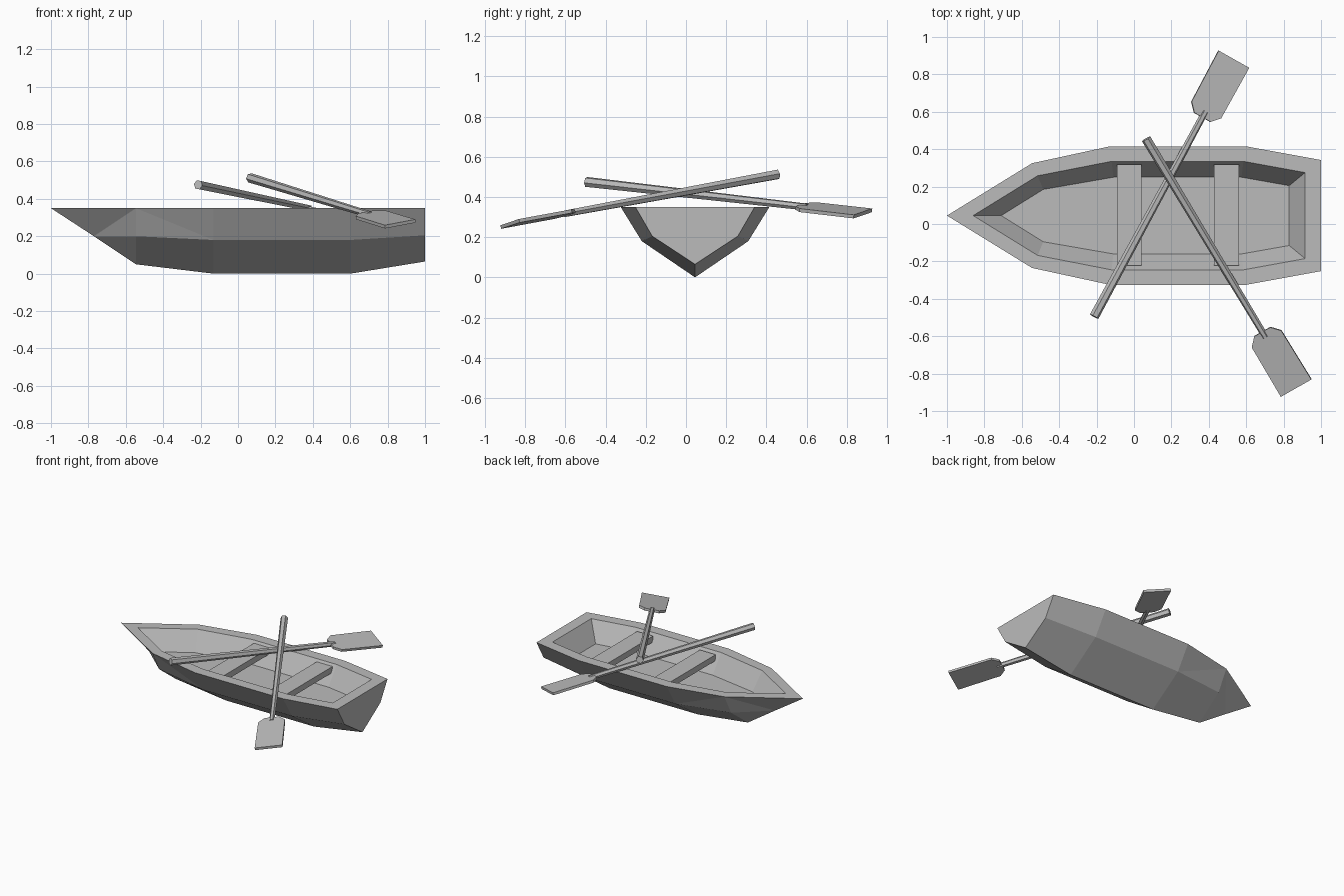
import bpy, bmesh
from mathutils import Vector, Matrix

cube = bpy.data.objects.get("Cube")
if cube:
    bpy.data.objects.remove(cube, do_unlink=True)

CENTRE_Y = 0.045
RIM_Z = 0.35
FLOOR_Z = 0.21

# Single grey paint
grey = bpy.data.materials.new("plain_grey")
grey.use_nodes = True
grey.diffuse_color = (0.5, 0.5, 0.5, 1)
grey.node_tree.nodes["Principled BSDF"].inputs["Base Color"].default_value = (0.5, 0.5, 0.5, 1)


def finish(name, bm):
    bmesh.ops.recalc_face_normals(bm, faces=bm.faces)
    mesh = bpy.data.meshes.new(name)
    bm.to_mesh(mesh)
    bm.free()
    mesh.materials.append(grey)
    obj = bpy.data.objects.new(name, mesh)
    bpy.context.collection.objects.link(obj)
    return obj


# Hull: half-profile lines running from bow to stern, as (x, half width, z)
keel = [(-0.545, 0, 0.05), (-0.545, 0, 0.05), (-0.13, 0, 0), (0.6, 0, 0), (1, 0, 0.065)]
chine = [(-0.77, 0, 0.2), (-0.545, 0.2, 0.2), (-0.13, 0.265, 0.18), (0.6, 0.265, 0.18), (1, 0.213, 0.205)]
rim = [(x, y, RIM_Z) for x, y in ((-1, 0), (-0.545, 0.28), (-0.13, 0.37), (0.6, 0.37), (1, 0.297))]
inner = [(x, y, RIM_Z) for x, y in ((-0.86, 0), (-0.515, 0.213), (-0.12, 0.29), (0.585, 0.29), (0.915, 0.23))]
floor = [(x, y, FLOOR_Z) for x, y in ((-0.71, 0), (-0.485, 0.14), (-0.11, 0.205), (0.575, 0.205), (0.83, 0.16))]

bm = bmesh.new()
lines = [[bm.verts.new(p) for p in line] for line in (keel, chine, rim, inner, floor)]
ends = [bm.verts.new((line[-1][0], 0, line[-1][2])) for line in (rim, inner, floor)]
for a, b in zip(lines, lines[1:]):
    for i in range(4):
        quad = (a[i], a[i + 1], b[i + 1], b[i])
        # The twisted bow planks are split along their creases
        if a is lines[1] and i == 0:
            bm.faces.new((a[0], a[1], b[1]))
            bm.faces.new((a[0], b[1], b[0]))
        elif a is lines[1] and i == 1:
            bm.faces.new((a[1], a[2], b[1]))
            bm.faces.new((a[2], b[2], b[1]))
        else:
            bm.faces.new(quad)
k, c, r, n, f = [line[-1] for line in lines]
bm.faces.new((k, c, r, ends[0]))           # transom
bm.faces.new((r, n, ends[1], ends[0]))     # stern rim
bm.faces.new((n, f, ends[2], ends[1]))     # inner stern wall
bm.faces.new(lines[4] + [ends[2]])         # floor
bmesh.ops.remove_doubles(bm, verts=bm.verts, dist=0.0005)
hull = finish("hull", bm)
hull.location.y = CENTRE_Y
mirror = hull.modifiers.new("mirror", "MIRROR")
mirror.use_axis = (False, True, False)

# Two bench seats
for name, x in (("front_seat", -0.025), ("rear_seat", 0.495)):
    bm = bmesh.new()
    bmesh.ops.create_cube(bm, size=1, matrix=Matrix.Diagonal((0.132, 0.54, 0.045, 1)))
    finish(name, bm).location = (x, CENTRE_Y + 0.003, 0.313)


# Oars: local x runs from handle to blade tip, local y across the blade
def oar(side, start, tip):
    start, tip = Vector(start), Vector(tip)
    along = (tip - start).normalized()
    across = Vector((-along.y, along.x, 0)).normalized()
    across = (across + Vector((0, 0, 0.17))).normalized()
    up = along.cross(across).normalized()
    across = up.cross(along)
    frame = Matrix((along, across, up)).transposed().to_4x4()
    frame.translation = start
    length = (tip - start).length

    bm = bmesh.new()
    shaft_length = length - 0.32
    bmesh.ops.create_cone(bm, cap_ends=True, segments=6, radius1=0.026, radius2=0.018,
                          depth=shaft_length)
    turn = Matrix.Translation((shaft_length / 2, 0, 0)) @ Matrix.Rotation(1.5708, 4, "Y")
    bm.transform(turn)
    finish(side + "_oar_shaft", bm).matrix_world = frame

    bm = bmesh.new()
    half = [(0.355, 0.05), (0.31, 0.092), (0, 0.095)]
    outline = half + [(u, -v) for u, v in reversed(half)]
    face = bm.faces.new([bm.verts.new((length - u, v, -0.009)) for u, v in outline])
    out = bmesh.ops.extrude_face_region(bm, geom=[face])
    moved = [g for g in out["geom"] if isinstance(g, bmesh.types.BMVert)]
    bmesh.ops.translate(bm, verts=moved, vec=(0, 0, 0.018))
    finish(side + "_oar_blade", bm).matrix_world = frame


oar("back", (-0.213, -0.495, 0.475), (0.533, 0.881, 0.318))
oar("front", (0.065, 0.455, 0.512), (0.867, -0.876, 0.266))
